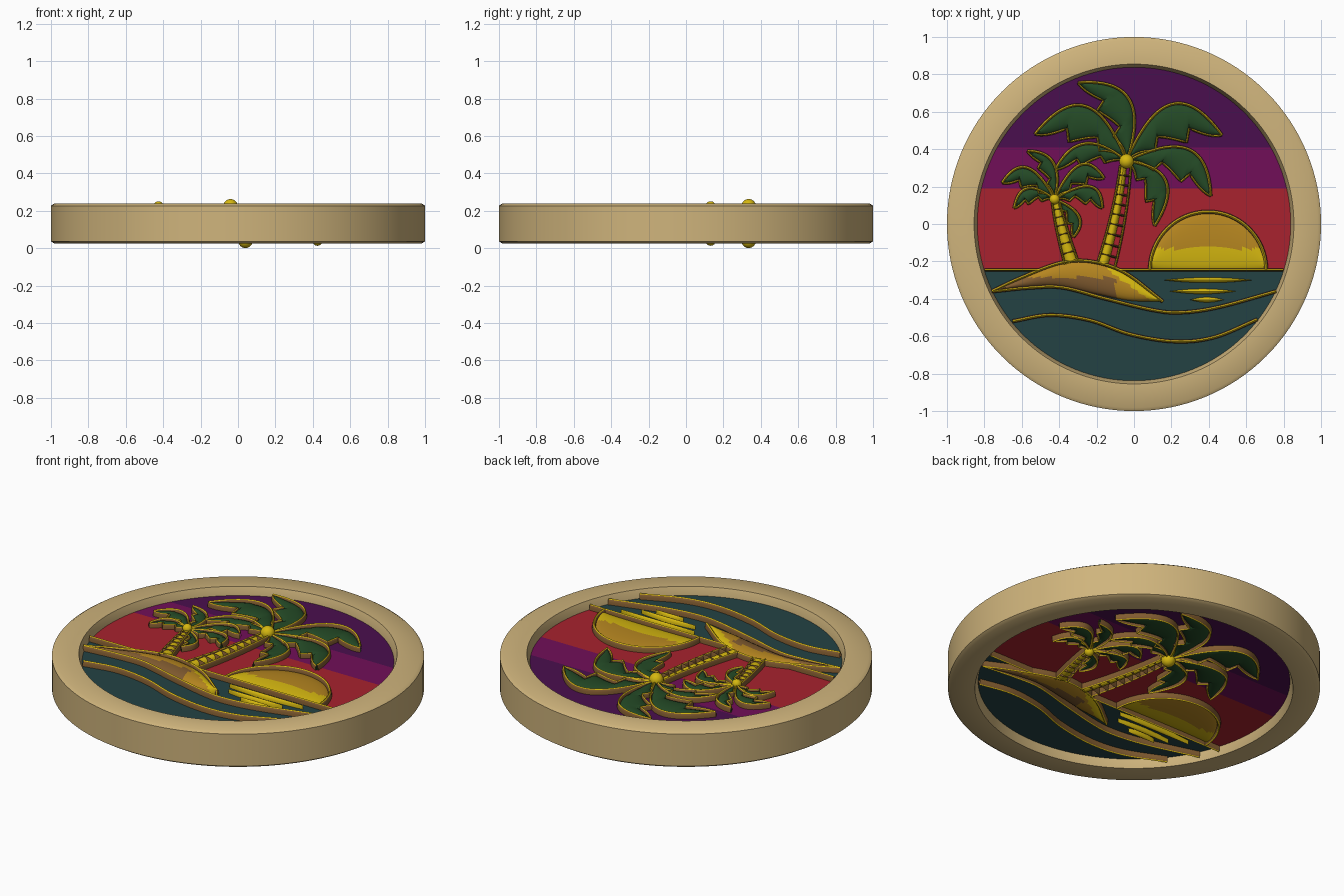
import bpy, bmesh, math
from mathutils import Vector, Matrix

cube = bpy.data.objects.get("Cube")
if cube:
    bpy.data.objects.remove(cube)

MID = 0.132      # height of the medallion's mid plane
FLOOR = 0.06     # panel distance from the mid plane


def material(name, r, g, b):
    rgb = [((c / 255 + 0.055) / 1.055) ** 2.4 for c in (r, g, b)]
    m = bpy.data.materials.new(name)
    m.use_nodes = True
    m.diffuse_color = (*rgb, 1)
    m.node_tree.nodes["Principled BSDF"].inputs["Base Color"].default_value = (*rgb, 1)
    return m


SAND = material("pale_sand", 207, 180, 124)
GOLD = material("gold", 214, 184, 16)
AMBER = material("amber", 182, 134, 32)
BROWN = material("bronze_brown", 130, 92, 48)
RED = material("sunset_red", 168, 34, 46)
VIOLET = material("violet", 113, 15, 88)
INDIGO = material("indigo", 74, 15, 78)
SEA = material("deep_teal", 36, 66, 68)
LEAF = material("leaf_green", 36, 74, 38)


def finish(name, bm, mats, rule=None, both=True):
    """Turn a bmesh into an object, plus a copy on the reverse face."""
    bm.normal_update()
    if rule:
        for f in bm.faces:
            f.material_index = rule(f.calc_center_median(), f.normal)
    mesh = bpy.data.meshes.new(name)
    bm.to_mesh(mesh)
    bm.free()
    for m in mats:
        mesh.materials.append(m)
    mesh.shade_smooth()
    mesh.set_sharp_from_angle(angle=math.radians(35))
    for turn in ([0, math.pi] if both else [0]):
        ob = bpy.data.objects.new(("back_" if turn else "") + name, mesh)
        ob.location.z = MID
        ob.rotation_euler.y = turn
        bpy.context.collection.objects.link(ob)


def strip(name, a, b, height, mats, rule=None, cols=8):
    """Domed sheet stretched between two edges of equal point count."""
    bm = bmesh.new()
    rows = []
    for p, q in zip(a, b):
        row = []
        for i in range(cols + 1):
            angle = math.pi * i / cols
            s = p.lerp(q, (1 - math.cos(angle)) / 2)
            row.append(bm.verts.new((s.x, s.y, FLOOR + height * math.sin(angle))))
        rows.append(row)
    for r, s in zip(rows, rows[1:]):
        for i in range(cols):
            bm.faces.new((r[i], r[i + 1], s[i + 1], s[i]))
    bmesh.ops.remove_doubles(bm, verts=bm.verts, dist=0.00001)
    bm.normal_update()
    for f in bm.faces:
        if f.normal.z < 0:
            f.normal_flip()
    finish(name, bm, mats, rule)


def offset(path, dist):
    out = []
    for i, p in enumerate(path):
        d = path[min(i + 1, len(path) - 1)] - path[max(i - 1, 0)]
        out.append(p + Vector((-d.y, d.x)).normalized() * dist)
    return out


def ridge(name, path, r=0.01, height=0.034):
    """Raised wire: gold crest with bronze flanks."""
    strip(name, offset(path, r), offset(path, -r), height, [GOLD, BROWN],
          lambda c, n: 0 if n.z > 0.42 else 1, cols=6)


def smooth(points, steps=10):
    """Flowing line through the given points."""
    p = [Vector(v) for v in points]
    p = [p[0] * 2 - p[1]] + p + [p[-1] * 2 - p[-2]]
    out = []
    for i in range(1, len(p) - 2):
        a, b, c, d = p[i - 1:i + 3]
        for k in range(steps):
            t = k / steps
            out.append((b * 2 + (c - a) * t + (a * 2 - b * 5 + c * 4 - d) * t * t
                        + (b * 3 - a - c * 3 + d) * t ** 3) / 2)
    return out + [p[-2]]


def arc_through(start, mid, end, n):
    start, mid, end = Vector(start), Vector(mid), Vector(end)
    ctrl = mid * 2 - (start + end) / 2
    ts = [i / n for i in range(n + 1)]
    return [start * (1 - t) ** 2 + ctrl * 2 * t * (1 - t) + end * t * t for t in ts]


# Rim, turned from a closed profile
half = [(0.838, FLOOR), (0.855, 0.107), (0.982, 0.107), (1, 0.095)]
profile = half + [(r, -z) for r, z in reversed(half)]
bm = bmesh.new()
N = 128
rings = [[bm.verts.new((r * math.cos(2 * math.pi * k / N), r * math.sin(2 * math.pi * k / N), z))
          for k in range(N)] for r, z in profile]
for i, ring in enumerate(rings):
    nxt = rings[(i + 1) % len(rings)]
    for k in range(N):
        j = (k + 1) % N
        bm.faces.new((ring[k], ring[j], nxt[j], nxt[k]))
bmesh.ops.recalc_face_normals(bm, faces=bm.faces)
finish("rim", bm, [SAND], both=False)

# Sky and sea panel, cut into colour bands
HORIZON = -0.245
bands = [HORIZON, 0.19, 0.41]
bm = bmesh.new()
bmesh.ops.create_circle(bm, cap_ends=True, segments=N, radius=0.842,
                        matrix=Matrix.Translation((0, 0, FLOOR)))
for y in bands:
    bmesh.ops.bisect_plane(bm, geom=bm.verts[:] + bm.edges[:] + bm.faces[:],
                           plane_co=(0, y, 0), plane_no=(0, 1, 0))
bm.normal_update()
for f in bm.faces:
    if f.normal.z < 0:
        f.normal_flip()
finish("sky_and_sea_panel", bm, [SEA, RED, VIOLET, INDIGO],
       lambda c, n: sum(c.y > y for y in bands))

# Setting sun with its wire outline
R = 0.31
angles = [math.pi * i / 40 for i in range(41)]
arc = [Vector((0.396 + R * math.cos(a), HORIZON + R * math.sin(a))) for a in angles]
chord = [Vector((p.x, HORIZON)) for p in arc]
strip("sun", arc, chord, 0.022, [AMBER, GOLD], lambda c, n: int(c.y < -0.13), cols=16)
ridge("sun_outline", arc, 0.011)

# Horizon wire, interrupted by the island
for side, x0, x1 in (("right", -0.8, -0.5), ("left", -0.08, 0.8)):
    ridge("horizon_" + side, [Vector((x0, HORIZON)), Vector((x1, HORIZON))], 0.008)

# Sun glints on the water
for i, (x0, x1, y) in enumerate([(0.155, 0.635, -0.3), (0.19, 0.545, -0.36), (0.3, 0.48, -0.405)]):
    ends = (x0, y), (x1, y)
    mid = (x0 + x1) / 2
    strip(f"water_glint_{i}", arc_through(ends[0], (mid, y + 0.014), ends[1], 16),
          arc_through(ends[0], (mid, y - 0.014), ends[1], 16), 0.025, [GOLD])

# Waves
ridge("upper_wave", smooth([(-0.76, -0.36), (-0.55, -0.34), (-0.38, -0.34), (-0.15, -0.4),
                            (0.1, -0.46), (0.25, -0.473), (0.45, -0.445), (0.76, -0.36)]))
ridge("lower_wave", smooth([(-0.65, -0.52), (-0.45, -0.487), (-0.235, -0.515), (-0.02, -0.59),
                            (0.22, -0.628), (0.43, -0.605), (0.66, -0.51)]))

# Island
shore_top = smooth([(-0.76, -0.36), (-0.61, -0.29), (-0.4, -0.21),
                    (-0.235, -0.2), (-0.05, -0.26), (0.155, -0.415)])
shore_low = smooth([(-0.76, -0.36), (-0.58, -0.34), (-0.4, -0.335),
                    (-0.2, -0.375), (-0.02, -0.41), (0.155, -0.415)])


def sand_colour(c, n):
    if c.x > -0.15 and c.y > -0.345 - 0.7 * c.x:
        return 1
    return 2 if c.x < -0.1 and c.y < -0.285 else 0


strip("island", shore_top, shore_low, 0.032, [AMBER, GOLD, BROWN], sand_colour, cols=12)
ridge("island_outline", shore_top)


def trunk(name, foot, mid, top, wide, narrow, fill, rungs):
    """Tapered trunk with rails and cross rungs; fill is the plated share of its width."""
    n = rungs * 3
    spine = arc_through(foot, mid, top, n)
    widths = [wide + (narrow - wide) * i / n for i in range(n + 1)]
    left = [offset(spine, w)[i] for i, w in enumerate(widths)]
    right = [offset(spine, -w)[i] for i, w in enumerate(widths)]
    strip(name, left, [a.lerp(b, fill) for a, b in zip(left, right)], 0.033, [GOLD])
    ridge(name + "_left_rail", left, 0.007)
    ridge(name + "_right_rail", right, 0.007)
    for k in range(1, rungs):
        a, b = left[k * 3], right[k * 3]
        strip(f"{name}_rung_{k}", offset([a, b], 0.006), offset([a, b], -0.006),
              0.037, [BROWN], cols=4)


def frond(name, crown, mid, tip):
    """Arched leaf: smooth outer edge, barbed inner edge."""
    n = 30
    outer = arc_through(crown, mid, tip, n)
    inner = []
    for i, p in enumerate(outer):
        t = i / n
        barb = (i % 10) / 9
        inner.append(p.lerp(outer[0].lerp(outer[-1], t), 0.6 + 0.34 * barb))
    strip(name, outer, inner, 0.026, [LEAF])
    ridge(name + "_outer_wire", outer, 0.009)
    ridge(name + "_inner_wire", inner, 0.007, 0.03)


def palm(name, crown, nut, leaves):
    for i, (mid, tip) in enumerate(leaves):
        frond(f"{name}_frond_{i}", crown, mid, tip)
    bm = bmesh.new()
    bmesh.ops.create_uvsphere(bm, u_segments=24, v_segments=14, radius=nut,
                              matrix=Matrix.Translation((*crown, 0.092)))
    finish(name + "_crown_ball", bm, [GOLD])


# Palms
trunk("tall_trunk", (-0.15, -0.225), (-0.083, 0.05), (-0.045, 0.31), 0.048, 0.028, 0.6, 10)
trunk("short_trunk", (-0.335, -0.205), (-0.385, -0.03), (-0.418, 0.12), 0.036, 0.02, 1, 7)
palm("tall_palm", (-0.04, 0.335), 0.039, [
    ((-0.027, 0.668), (-0.3, 0.755)), ((-0.26, 0.63), (-0.53, 0.48)),
    ((-0.26, 0.43), (-0.42, 0.29)), ((0.2, 0.64), (0.47, 0.475)),
    ((0.29, 0.4), (0.41, 0.15)), ((0.17, 0.23), (0.11, -0.01))])
palm("short_palm", (-0.425, 0.132), 0.027, [
    ((-0.43, 0.325), (-0.57, 0.39)), ((-0.57, 0.3), (-0.705, 0.22)),
    ((-0.57, 0.19), (-0.64, 0.085)), ((-0.29, 0.315), (-0.16, 0.245)),
    ((-0.235, 0.2), (-0.17, 0.085)), ((-0.295, 0.04), (-0.325, -0.07))])
